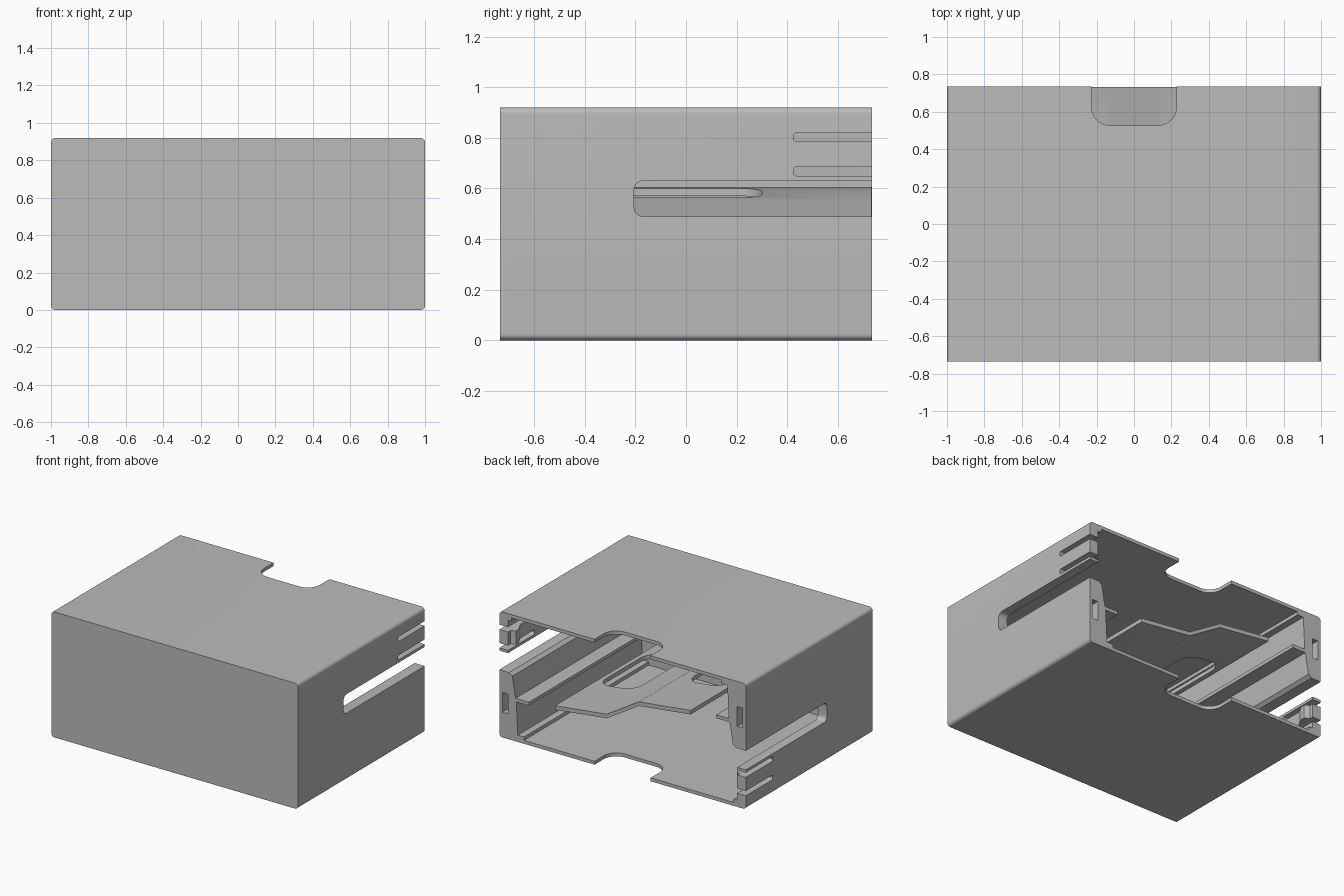
import bpy, bmesh
from math import sin, cos, pi

if "Cube" in bpy.data.objects:
    bpy.data.objects.remove(bpy.data.objects["Cube"], do_unlink=True)

H, BACK, WALL = 0.92, 0.735, 0.025      # height, half depth, thin wall

grey = bpy.data.materials.new("plain grey")
grey.use_nodes = True
GREY = (0.5, 0.5, 0.5, 1)
grey.diffuse_color = GREY
grey.node_tree.nodes["Principled BSDF"].inputs["Base Color"].default_value = GREY


def prism(name, pts, axis, lo, hi):
    """Extrude a 2D outline along an axis (x: yz outline, y: xz, z: xy)."""
    place = {"x": lambda p, d: (d, p[0], p[1]),
             "y": lambda p, d: (p[0], d, p[1]),
             "z": lambda p, d: (p[0], p[1], d)}[axis]
    bm = bmesh.new()
    ends = [[bm.verts.new(place(p, d)) for p in pts] for d in (lo, hi)]
    n = len(pts)
    bm.faces.new(ends[0])
    bm.faces.new(ends[1][::-1])
    for i in range(n):
        j = (i + 1) % n
        bm.faces.new((ends[0][i], ends[1][i], ends[1][j], ends[0][j]))
    bmesh.ops.recalc_face_normals(bm, faces=bm.faces)
    mesh = bpy.data.meshes.new(name)
    bm.to_mesh(mesh)
    bm.free()
    mesh.materials.append(grey)
    ob = bpy.data.objects.new(name, mesh)
    bpy.context.collection.objects.link(ob)
    return ob


def rounded(u0, u1, v0, v1, r, steps=8):
    """Rounded rectangle outline."""
    pts = []
    corners = ((u1 - r, v1 - r), (u0 + r, v1 - r), (u0 + r, v0 + r), (u1 - r, v0 + r))
    for k, (cu, cv) in enumerate(corners):
        for i in range(steps + 1):
            a = (k + i / steps) * pi / 2
            pts.append((cu + r * cos(a), cv + r * sin(a)))
    return pts


def turn(pts):
    """Half turn of an xz outline about the long axis."""
    return [(-x, H - z) for x, z in pts]


def cut(target, cutter):
    cutter.hide_render = True
    mod = target.modifiers.new("cut", "BOOLEAN")
    mod.operation, mod.solver, mod.object = "DIFFERENCE", "EXACT", cutter
    bpy.context.view_layer.objects.active = target
    bpy.ops.object.modifier_apply(modifier=mod.name)
    bpy.data.objects.remove(cutter, do_unlink=True)


def smooth(ob):
    bpy.ops.object.select_all(action="DESELECT")
    ob.select_set(True)
    bpy.context.view_layer.objects.active = ob
    bpy.ops.object.shade_smooth_by_angle(angle=pi / 6)


# Sleeve: rounded block hollowed from the back, with rails on the side walls
sleeve = prism("sleeve", rounded(-1, 1, 0, H, 0.025), "y", -BACK, BACK)
side = [(0.80, WALL), (0.80, 0.05), (0.85, 0.05), (0.862, 0.29), (0.76, 0.29),
        (0.76, 0.315), (0.868, 0.315), (0.895, 0.47), (0.92, 0.49),
        (0.93, 0.63), (0.93, 0.87), (0.90, 0.87), (0.90, H - WALL)]
cut(sleeve, prism("cavity", side + turn(side), "y", WALL - BACK, BACK + 0.1))

# Finger notches in the top and bottom
for z in (0, H):
    notch = rounded(-0.227, 0.227, 0.527, 1, 0.1)
    cut(sleeve, prism("notch", notch, "z", z - 0.04, z + 0.04))

# Side slots and blind sockets, half-turned onto the other wall
for s in (1, -1):
    for y0, z0, z1, r in ((-0.205, 0.49, 0.63, 0.035),
                          (0.425, 0.65, 0.685, 0.013), (0.425, 0.785, 0.82, 0.013)):
        low, high = (z0, z1) if s > 0 else (H - z1, H - z0)
        slot = rounded(y0, 0.9, low, high, r, 6)
        cut(sleeve, prism("slot", slot, "x", *sorted((s * 0.7, s * 1.1))))
    socket = [(0.93, 0.185), (0.975, 0.185), (0.975, 0.33), (0.93, 0.33)]
    cut(sleeve, prism("socket", socket if s > 0 else turn(socket), "y", 0.6, 0.8))
smooth(sleeve)

# Stepped divider joined to the front wall, with one opening in each wing
upper = [(-0.55, 0.605), (-0.13, 0.555), (0.13, 0.395), (0.55, 0.345)]
divider = prism("divider", upper + turn(upper), "y", 0.01 - BACK, BACK - 0.003)
for s in (1, -1):
    opening = rounded(s * 0.36 - 0.15, s * 0.36 + 0.15, -0.3, 0.3, 0.1)
    cut(divider, prism("opening", opening, "z", 0.2, 0.7))
smooth(divider)

# Latch hooks on the spring prongs
for s, name in ((1, "left_latch_hook"), (-1, "right_latch_hook")):
    z = 0.685 if s > 0 else H - 0.785
    hook = [(s * 0.935, 0.58), (s * 0.895, 0.66), (s * 0.895, 0.69), (s * 0.935, 0.71)]
    prism(name, hook, "z", z, z + 0.1)
